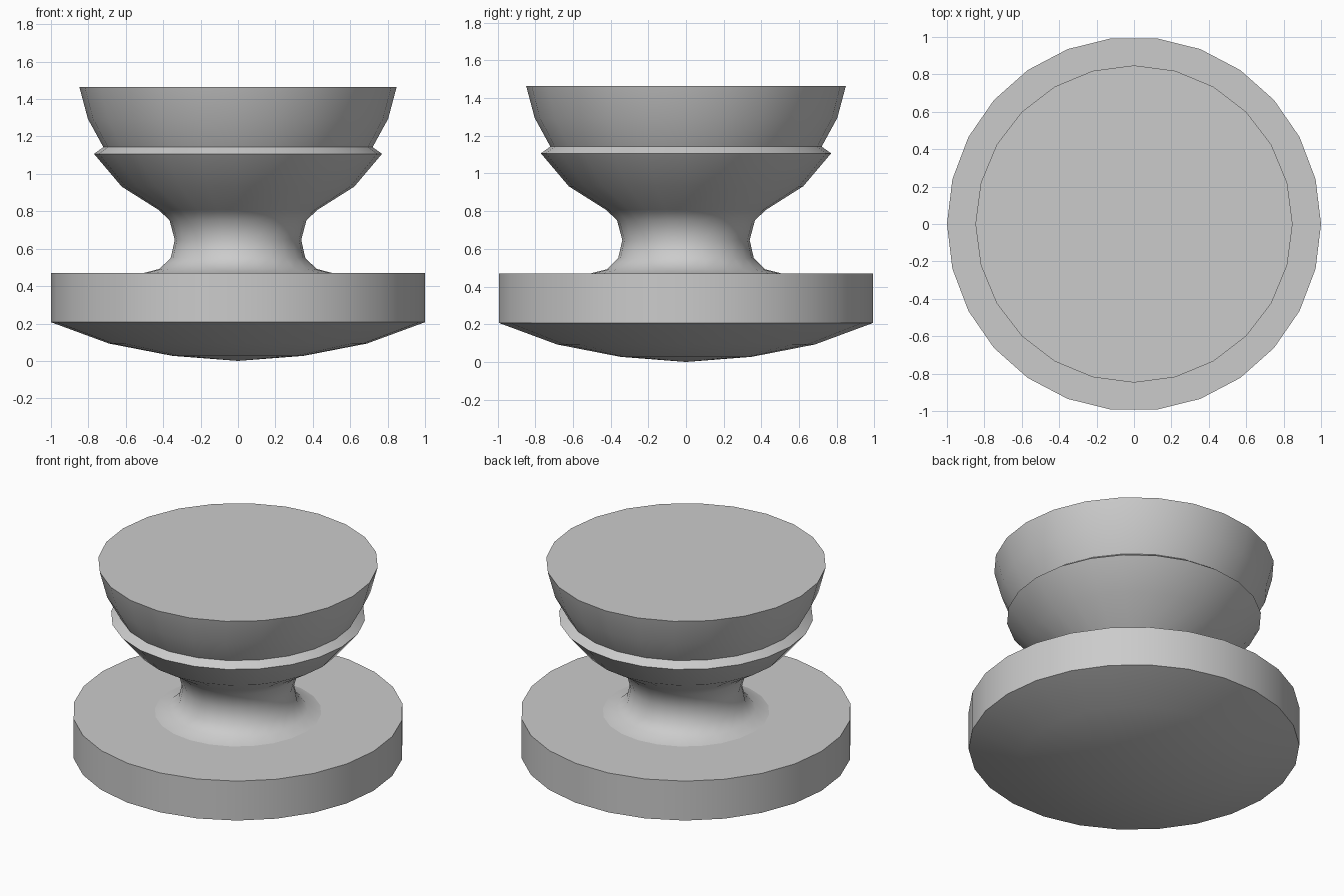
import bpy, bmesh, math

if "Cube" in bpy.data.objects:
    bpy.data.objects.remove(bpy.data.objects["Cube"])


def lathe(name, profile, sides):
    """Revolve (radius, z) points about z; radius 0 makes a pole, open ends get a flat cap."""
    bm = bmesh.new()
    rings = []
    for r, z in profile:
        if r == 0:
            rings.append([bm.verts.new((0, 0, z))] * sides)
        else:
            rings.append([bm.verts.new((r * math.cos(2 * math.pi * i / sides),
                                        r * math.sin(2 * math.pi * i / sides), z))
                          for i in range(sides)])
    for low, high in zip(rings, rings[1:]):
        for i in range(sides):
            j = (i + 1) % sides
            corners = [low[i], low[j], high[j], high[i]]
            bm.faces.new(list(dict.fromkeys(corners)))
    if profile[-1][0] > 0:
        bm.faces.new(rings[-1])
    bmesh.ops.recalc_face_normals(bm, faces=bm.faces[:])
    mesh = bpy.data.meshes.new(name)
    bm.to_mesh(mesh)
    bm.free()
    obj = bpy.data.objects.new(name, mesh)
    bpy.context.collection.objects.link(obj)
    bpy.ops.object.select_all(action='DESELECT')
    obj.select_set(True)
    bpy.context.view_layer.objects.active = obj
    bpy.ops.object.shade_smooth_by_angle(angle=math.radians(36))
    return obj


# Wide disc with a shallow domed underside
lathe("base_disc", [(0, 0), (0.35, 0.027), (0.69, 0.093), (1, 0.207), (1, 0.47)], 26)

# Waisted stem flaring into a ridged cup with a flat top
lathe("stem_and_cup", [
    (0.505, 0.47), (0.42, 0.492), (0.36, 0.55), (0.338, 0.647),
    (0.366, 0.752), (0.424, 0.807), (0.622, 0.932), (0.77, 1.107),
    (0.72, 1.143), (0.803, 1.295), (0.848, 1.464)], 24)
